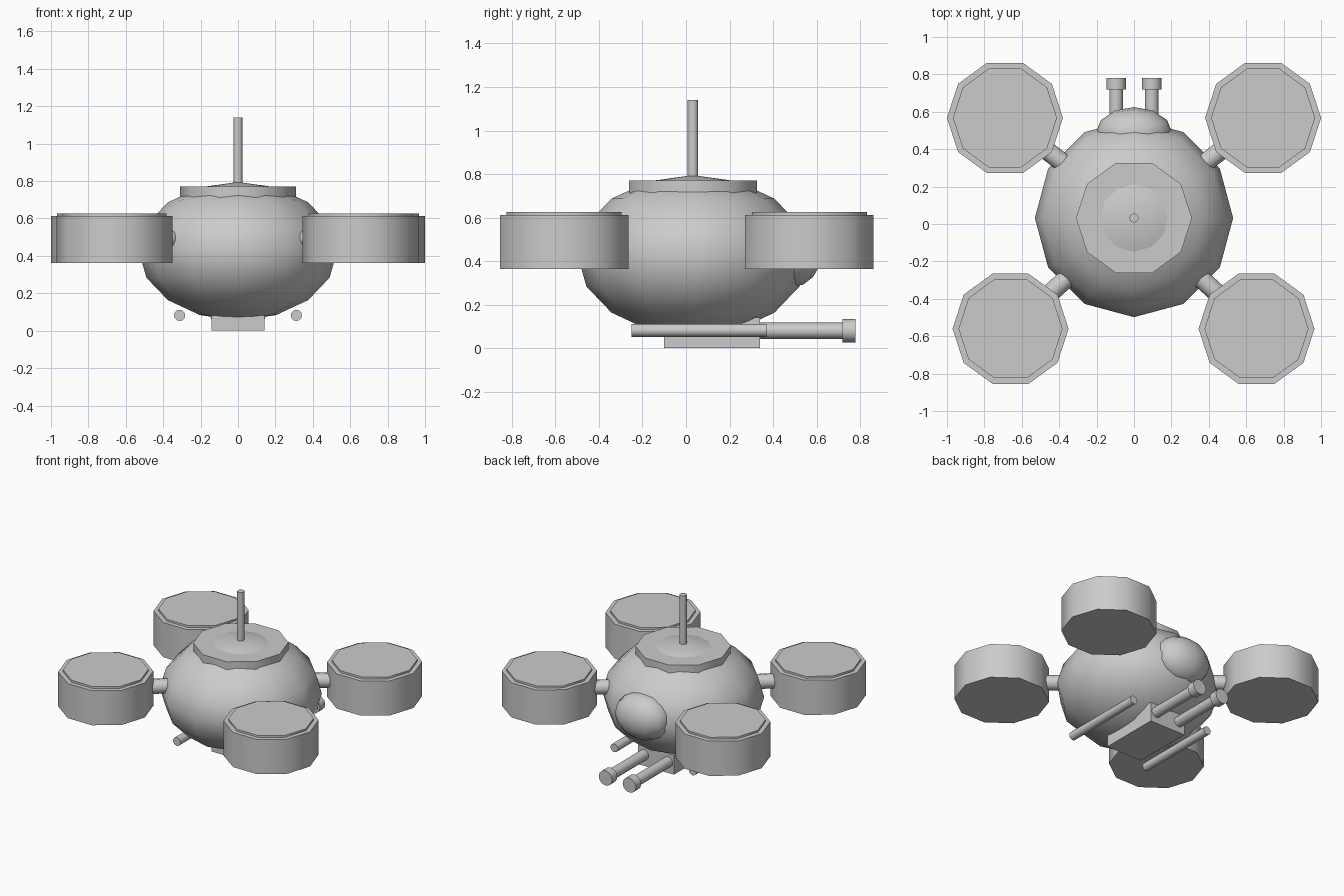
import bpy, math
from mathutils import Vector

if "Cube" in bpy.data.objects:
    bpy.data.objects.remove(bpy.data.objects["Cube"])

grey = bpy.data.materials.new("plain grey")
grey.diffuse_color = (0.6, 0.6, 0.6, 1)
grey.use_nodes = True
grey.node_tree.nodes["Principled BSDF"].inputs["Base Color"].default_value = grey.diffuse_color


def finish(name, angle=40):
    ob = bpy.context.object
    ob.name = name
    ob.data.materials.append(grey)
    bpy.ops.object.transform_apply(location=False, rotation=True, scale=True)
    bpy.ops.object.shade_smooth_by_angle(angle=math.radians(angle))
    return ob


def tube(name, a, b, r, sides=12):
    """Cylinder running from point a to point b."""
    a, b = Vector(a), Vector(b)
    d = b - a
    bpy.ops.mesh.primitive_cylinder_add(vertices=sides, radius=r, depth=d.length,
                                        location=(a + b) / 2)
    bpy.context.object.rotation_euler = d.to_track_quat('Z', 'Y').to_euler()
    return finish(name)


def drum(name, x, y, z0, z1, r):
    """Upright ten-sided drum with corners on the x axis."""
    bpy.ops.mesh.primitive_cylinder_add(vertices=10, radius=r, depth=z1 - z0,
                                        location=(x, y, (z0 + z1) / 2),
                                        rotation=(0, 0, math.pi / 2))
    return finish(name)


def ball(name, loc, scale, rings):
    bpy.ops.mesh.primitive_uv_sphere_add(segments=12, ring_count=rings, radius=1,
                                         location=loc)
    bpy.context.object.scale = scale
    return finish(name, 60)


CY = 0.032  # body centre along y

# body, top collar and mast
ball("body", (0, CY, 0.425), (0.53, 0.53, 0.37), 8)
drum("top_collar", 0, CY, 0.62, 0.77, 0.31)
tube("mast", (0, CY, 0.7), (0, CY, 1.14), 0.024)

# rear dome
ball("rear_dome", (0, 0.485, 0.44), (0.205, 0.14, 0.16), 8)

# four rotor drums with raised lids, and their arms
for name, x, y in (("back_left", -0.69, 0.567), ("back_right", 0.69, 0.567),
                   ("front_left", -0.66, -0.56), ("front_right", 0.655, -0.56)):
    drum(name + "_rotor", x, y, 0.363, 0.612, 0.31)
    drum(name + "_rotor_lid", x, y, 0.6, 0.626, 0.278)
    out = Vector((x, y - CY, 0)).normalized()
    hub = Vector((0, CY, 0.487))
    tube(name + "_arm", hub + out * 0.4, hub + out * 0.66, 0.05)

# belly box
bpy.ops.mesh.primitive_cube_add(size=1, location=(0, 0.12, 0.07))
bpy.context.object.scale = (0.285, 0.44, 0.14)
finish("belly_box", 30)

# skids and rear barrels with wide tips
for side, s in (("left", -1), ("right", 1)):
    tube(side + "_skid", (s * 0.312, -0.25, 0.082), (s * 0.312, 0.37, 0.082), 0.03)
    tube(side + "_barrel", (s * 0.095, 0.25, 0.08), (s * 0.095, 0.73, 0.08), 0.037)
    tube(side + "_barrel_tip", (s * 0.095, 0.72, 0.08), (s * 0.095, 0.78, 0.08), 0.053)
